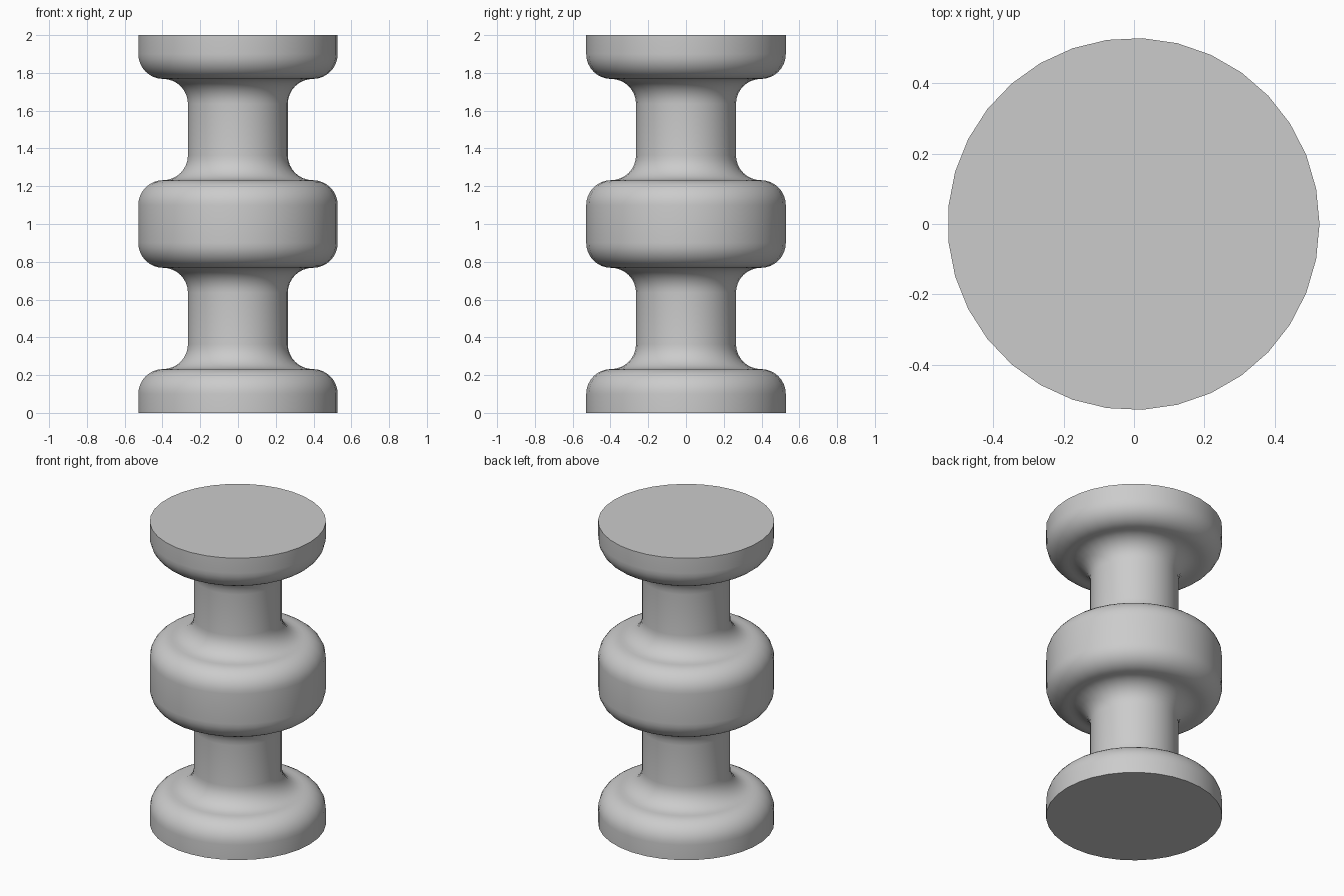
import bpy, bmesh
from math import sin, cos, pi

cube = bpy.data.objects.get("Cube")
if cube:
    bpy.data.objects.remove(cube, do_unlink=True)

OUTER, FILLET, LEDGE = 0.529, 0.132, 0.232
SIDES, ARC_STEPS = 33, 8

grey = bpy.data.materials.new("plain grey")
grey.use_nodes = True
colour = (0.6, 0.6, 0.6, 1)
grey.diffuse_color = colour
grey.node_tree.nodes["Principled BSDF"].inputs["Base Color"].default_value = colour


def arc(cx, cz, start, end):
    """Points of a quarter round in the radius / height plane."""
    angles = [start + (end - start) * i / ARC_STEPS for i in range(ARC_STEPS + 1)]
    return [(cx + FILLET * cos(a), cz + FILLET * sin(a)) for a in angles]


def mirrored(points, height):
    """Continue a profile with its reflection about half the given height."""
    return points + [(r, height - z) for r, z in reversed(points)]


# Rounded flange running into a coved shaft
middle = OUTER - FILLET
flange = [(0, 0), (OUTER, 0)] + arc(middle, LEDGE - FILLET, 0, pi / 2)
cove = arc(middle, LEDGE + FILLET, -pi / 2, -pi)[1:]
lower = mirrored(flange + cove, 1)[:-2]  # open at the central collar
profile = mirrored(lower, 2)

# Lathe the profile around the z axis
bm = bmesh.new()
verts = [bm.verts.new((r, 0, z)) for r, z in profile]
edges = [bm.edges.new(pair) for pair in zip(verts, verts[1:])]
bmesh.ops.spin(bm, geom=verts + edges, cent=(0, 0, 0), axis=(0, 0, 1),
               angle=2 * pi, steps=SIDES)
bmesh.ops.remove_doubles(bm, verts=bm.verts, dist=0.0001)
bmesh.ops.recalc_face_normals(bm, faces=bm.faces)

mesh = bpy.data.meshes.new("turned_spool")
bm.to_mesh(mesh)
bm.free()
mesh.materials.append(grey)
spool = bpy.data.objects.new("turned_spool", mesh)
bpy.context.collection.objects.link(spool)

# Centre the odd-sided outline
spool.location.x = -OUTER * (1 - cos(pi / SIDES)) / 2

bpy.ops.object.select_all(action="DESELECT")
spool.select_set(True)
bpy.context.view_layer.objects.active = spool
bpy.ops.object.shade_smooth_by_angle()
